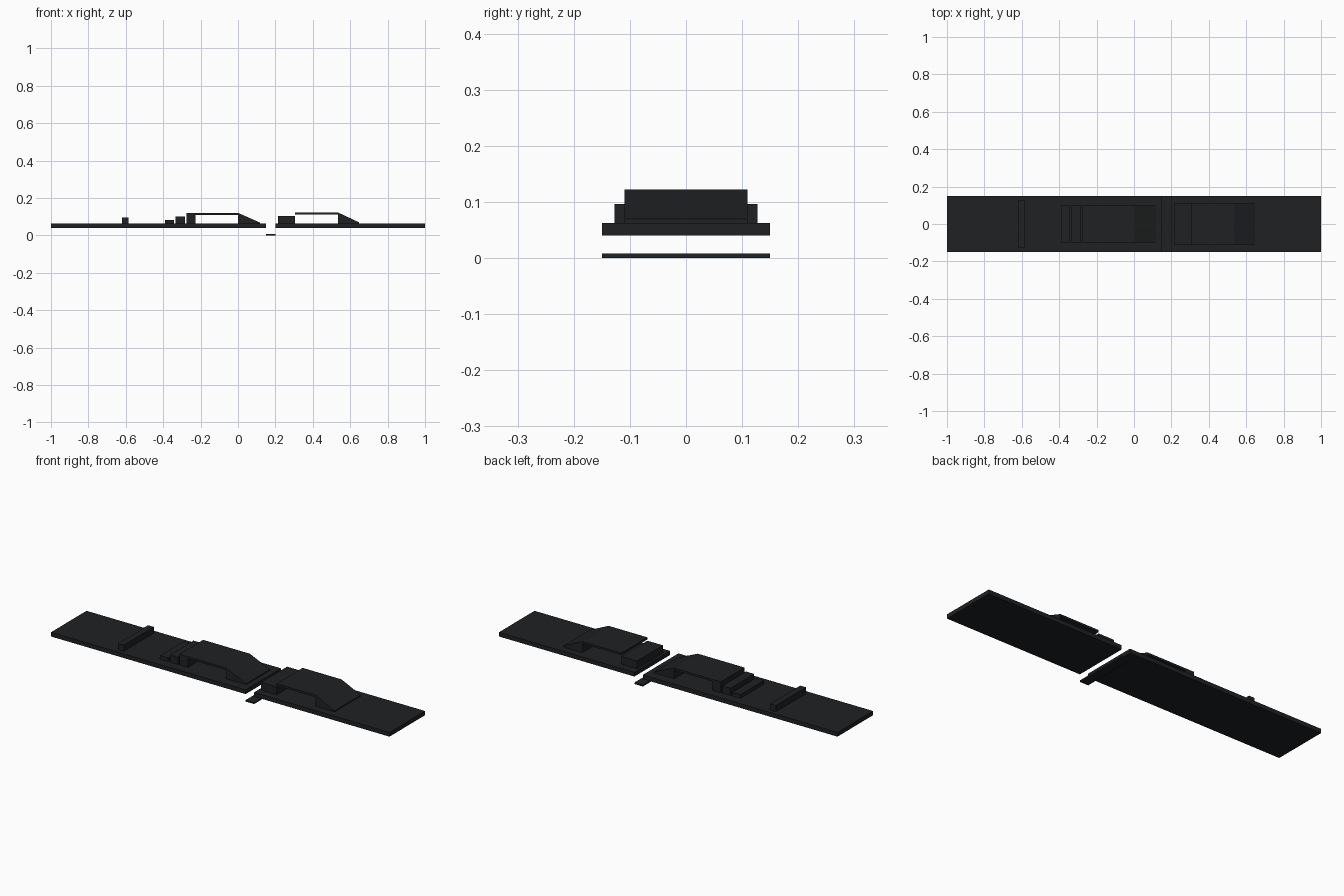
import bpy

if "Cube" in bpy.data.objects:
    bpy.data.objects.remove(bpy.data.objects["Cube"])

mat = bpy.data.materials.new("dark_track")
mat.diffuse_color = (0.013, 0.015, 0.016, 1)
mat.use_nodes = True
mat.node_tree.nodes["Principled BSDF"].inputs["Base Color"].default_value = mat.diffuse_color


def extrude(name, profile, half_width):
    """Extrude an x-z profile symmetrically across y."""
    n = len(profile)
    verts = [(x, y, z) for y in (-half_width, half_width) for x, z in profile]
    faces = [list(range(n)), list(range(2 * n - 1, n - 1, -1))]
    faces += [[i, i + n, (i + 1) % n + n, (i + 1) % n] for i in range(n)]
    mesh = bpy.data.meshes.new(name)
    mesh.from_pydata(verts, [], faces)
    mesh.materials.append(mat)
    obj = bpy.data.objects.new(name, mesh)
    bpy.context.collection.objects.link(obj)
    return obj


def box(name, x0, x1, z0, z1, half_width):
    return extrude(name, [(x0, z0), (x1, z0), (x1, z1), (x0, z1)], half_width)


BASE, DECK = 0.04, 0.0625

# Long deck split by a gap, with a sunken strip below it
box("left_deck", -1, 0.15, BASE, DECK, 0.15)
box("right_deck", 0.2, 1, BASE, DECK, 0.15)
box("sunken_strip", 0.15, 0.2, 0, 0.008, 0.15)

# Hurdle across the left deck
box("hurdle", -0.62, -0.586, DECK, 0.096, 0.127)

# Rising steps to the left bridge
for i, (x0, x1, top) in enumerate([(-0.391, -0.343, 0.082),
                                   (-0.333, -0.284, 0.101),
                                   (-0.276, -0.226, 0.12)]):
    box(f"step_{i + 1}", x0, x1, DECK, top, 0.1)

# Left bridge roof and exit ramp
box("left_bridge", -0.226, 0, 0.109, 0.12, 0.1)
extrude("left_ramp", [(0, DECK), (0.118, DECK), (0.118, 0.068), (0, 0.12)], 0.1)

# Right landing block, bridge roof and exit ramp
box("landing_block", 0.213, 0.305, DECK, 0.104, 0.11)
box("right_bridge", 0.305, 0.535, 0.111, 0.122, 0.11)
extrude("right_ramp", [(0.535, DECK), (0.648, DECK), (0.648, 0.069), (0.535, 0.122)], 0.11)
